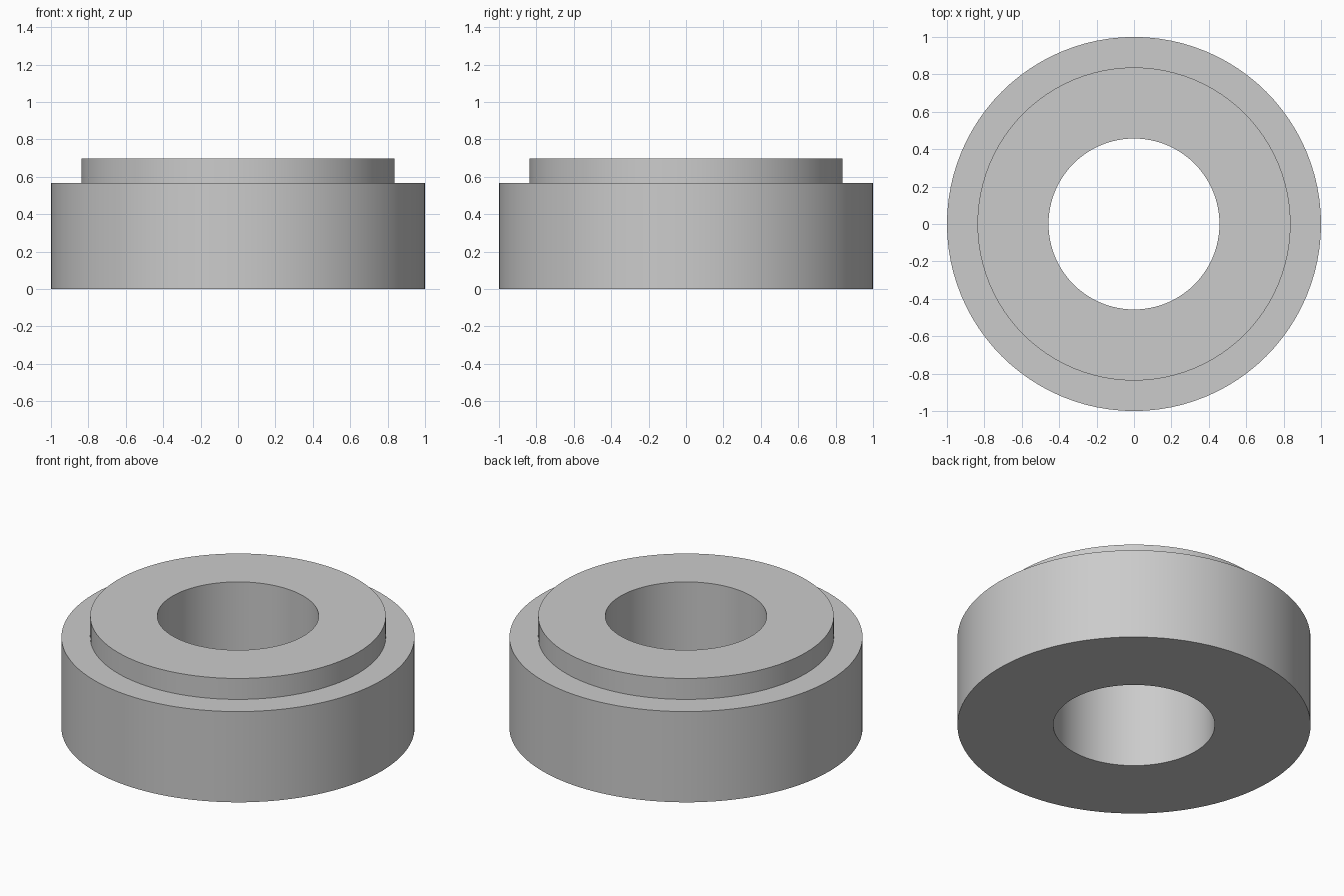
import bpy, bmesh, math

if "Cube" in bpy.data.objects:
    bpy.data.objects.remove(bpy.data.objects["Cube"])

SIDES = 96
# Cross-section (radius, height) of the stepped ring
PROFILE = [(0.457, 0), (1.0, 0), (1.0, 0.567), (0.837, 0.567), (0.837, 0.698), (0.457, 0.698)]

grey = bpy.data.materials.new("plain grey")
grey.diffuse_color = (0.6, 0.6, 0.6, 1)
grey.use_nodes = True
grey.node_tree.nodes["Principled BSDF"].inputs["Base Color"].default_value = grey.diffuse_color

# Sweep the closed section around the vertical axis
bm = bmesh.new()
rings = []
for i in range(SIDES):
    a = 2 * math.pi * i / SIDES
    rings.append([bm.verts.new((r * math.cos(a), r * math.sin(a), z)) for r, z in PROFILE])
n = len(PROFILE)
for i in range(SIDES):
    cur, nxt = rings[i], rings[(i + 1) % SIDES]
    for j in range(n):
        k = (j + 1) % n
        bm.faces.new((cur[j], nxt[j], nxt[k], cur[k]))
bmesh.ops.recalc_face_normals(bm, faces=bm.faces)

mesh = bpy.data.meshes.new("stepped_bushing")
bm.to_mesh(mesh)
bm.free()
mesh.materials.append(grey)
bushing = bpy.data.objects.new("stepped_bushing", mesh)
bpy.context.collection.objects.link(bushing)

# Smooth walls, crisp rims
bpy.context.view_layer.objects.active = bushing
bushing.select_set(True)
bpy.ops.object.shade_smooth_by_angle(angle=math.radians(30))
